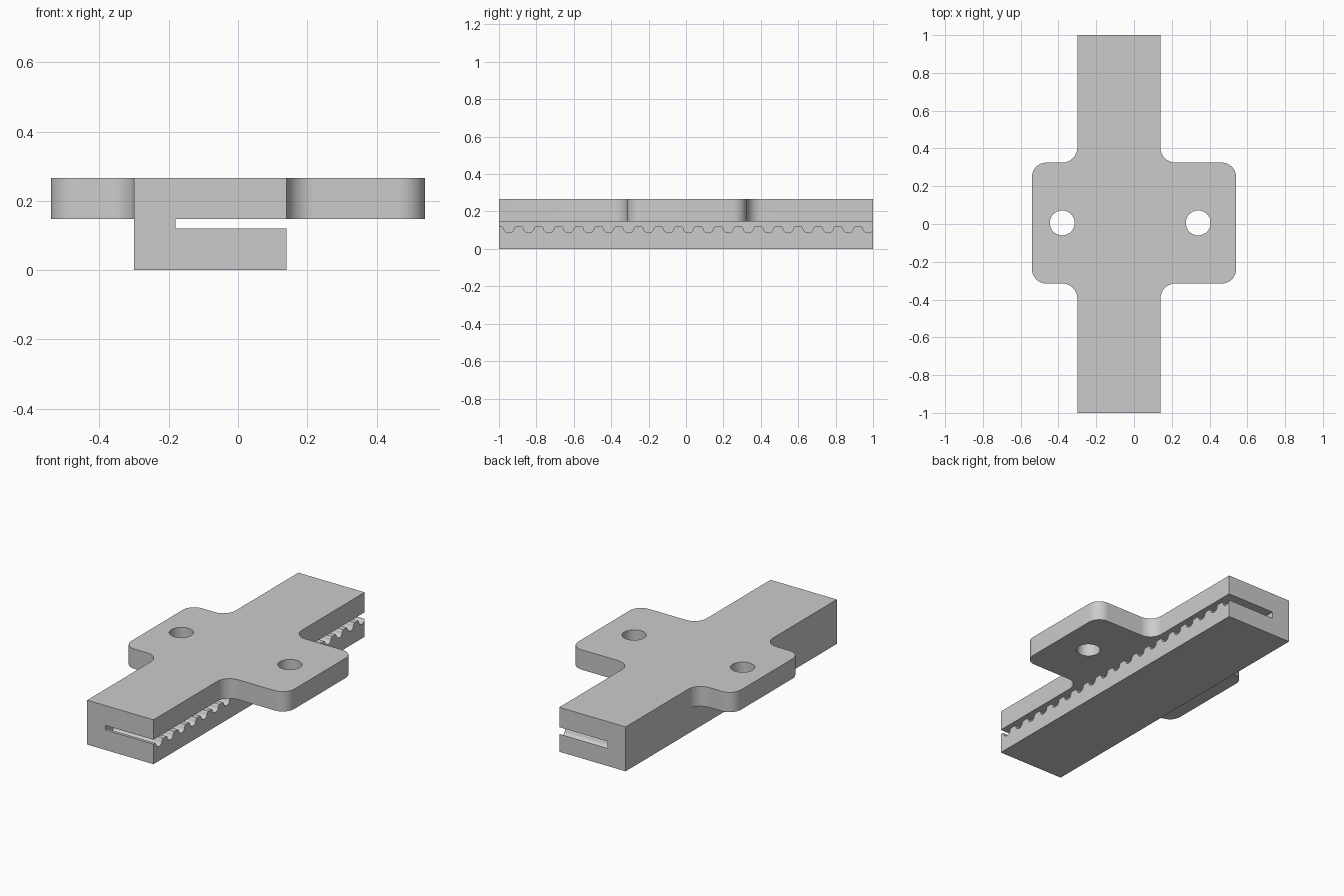
import bpy, bmesh, math
from mathutils import Vector

if "Cube" in bpy.data.objects:
    bpy.data.objects.remove(bpy.data.objects["Cube"], do_unlink=True)

X0, X1 = -0.30, 0.14            # bar sides
SLOT_X, SLOT_Z0, SLOT_Z1 = -0.18, 0.12, 0.147
TOP = 0.266
EAR_X, EAR_Y0, EAR_Y1 = 0.54, -0.315, 0.325
PITCH = 2 / 18.75

grey = bpy.data.materials.new("plain grey")
grey.use_nodes = True
colour = (0.6, 0.6, 0.6, 1)
grey.diffuse_color = colour
grey.node_tree.nodes["Principled BSDF"].inputs["Base Color"].default_value = colour


def prism(name, points, offset):
    """Extrude a closed 3D outline along an offset."""
    bm = bmesh.new()
    face = bm.faces.new([bm.verts.new(p) for p in points])
    new = bmesh.ops.extrude_face_region(bm, geom=[face])["geom"]
    bmesh.ops.translate(bm, vec=Vector(offset),
                        verts=[v for v in new if isinstance(v, bmesh.types.BMVert)])
    bmesh.ops.recalc_face_normals(bm, faces=bm.faces)
    mesh = bpy.data.meshes.new(name)
    bm.to_mesh(mesh)
    bm.free()
    mesh.materials.append(grey)
    ob = bpy.data.objects.new(name, mesh)
    bpy.context.collection.objects.link(ob)
    return ob


def combine(target, tool, operation):
    """Apply a boolean and discard the tool."""
    mod = target.modifiers.new("boolean", "BOOLEAN")
    mod.operation, mod.object, mod.solver = operation, tool, "EXACT"
    bpy.context.view_layer.objects.active = target
    bpy.ops.object.modifier_apply(modifier=mod.name)
    bpy.data.objects.remove(tool, do_unlink=True)


def rounded(corners, steps=10):
    """Round each (x, y, radius) corner of a right-angled outline."""
    out = []
    for i, (x, y, r) in enumerate(corners):
        p = Vector((x, y))
        if r == 0:
            out.append(p)
            continue
        a = (Vector(corners[i - 1][:2]) - p).normalized() * r
        b = (Vector(corners[(i + 1) % len(corners)][:2]) - p).normalized() * r
        for k in range(steps + 1):
            t = math.pi / 2 * k / steps
            out.append(p + a * (1 - math.sin(t)) + b * (1 - math.cos(t)))
    return out


# Cross-shaped mounting plate
R, F = 0.075, 0.08
cross = [(X0, -1, 0), (X1, -1, 0), (X1, EAR_Y0, F), (EAR_X, EAR_Y0, R),
         (EAR_X, EAR_Y1, R), (X1, EAR_Y1, F), (X1, 1, 0), (X0, 1, 0),
         (X0, EAR_Y1, F), (-EAR_X, EAR_Y1, R), (-EAR_X, EAR_Y0, R), (X0, EAR_Y0, F)]
plate = prism("belt_clamp", [(p.x, p.y, SLOT_Z1) for p in rounded(cross)],
              (0, 0, TOP - SLOT_Z1))

# Bar under the plate
bar = prism("clamp_bar", [(X0, -1, 0), (X1, -1, 0), (X1, 1, 0), (X0, 1, 0)], (0, 0, 0.2))

# Belt slot with a row of rounded tooth grooves along its floor
profile = [(-1.1, SLOT_Z1), (-1.1, SLOT_Z0)]
for i in range(19):
    c = -1 + PITCH * (i + 0.5)
    profile += [(c - 0.036, SLOT_Z0), (c - 0.03, SLOT_Z0 - 0.005)]
    for k in range(9):
        a = math.pi * k / 8
        profile.append((c - 0.027 * math.cos(a), SLOT_Z0 - 0.012 - 0.022 * math.sin(a)))
    profile += [(c + 0.03, SLOT_Z0 - 0.005), (c + 0.036, SLOT_Z0)]
profile += [(1.1, SLOT_Z0), (1.1, SLOT_Z1)]
slot = prism("belt_slot_cutter", [(SLOT_X, y, z) for y, z in profile], (0.5, 0, 0))
combine(bar, slot, "DIFFERENCE")
combine(plate, bar, "UNION")

# Screw holes
for x in (-0.38, 0.34):
    ring = [(x + 0.066 * math.cos(math.tau * k / 40),
             0.006 + 0.066 * math.sin(math.tau * k / 40), 0.1) for k in range(40)]
    combine(plate, prism("hole_cutter", ring, (0, 0, 0.3)), "DIFFERENCE")

# Smooth the rounded walls, keep hard edges
for ob in bpy.context.selected_objects:
    ob.select_set(False)
plate.select_set(True)
bpy.context.view_layer.objects.active = plate
bpy.ops.object.shade_smooth_by_angle(angle=math.radians(30))
